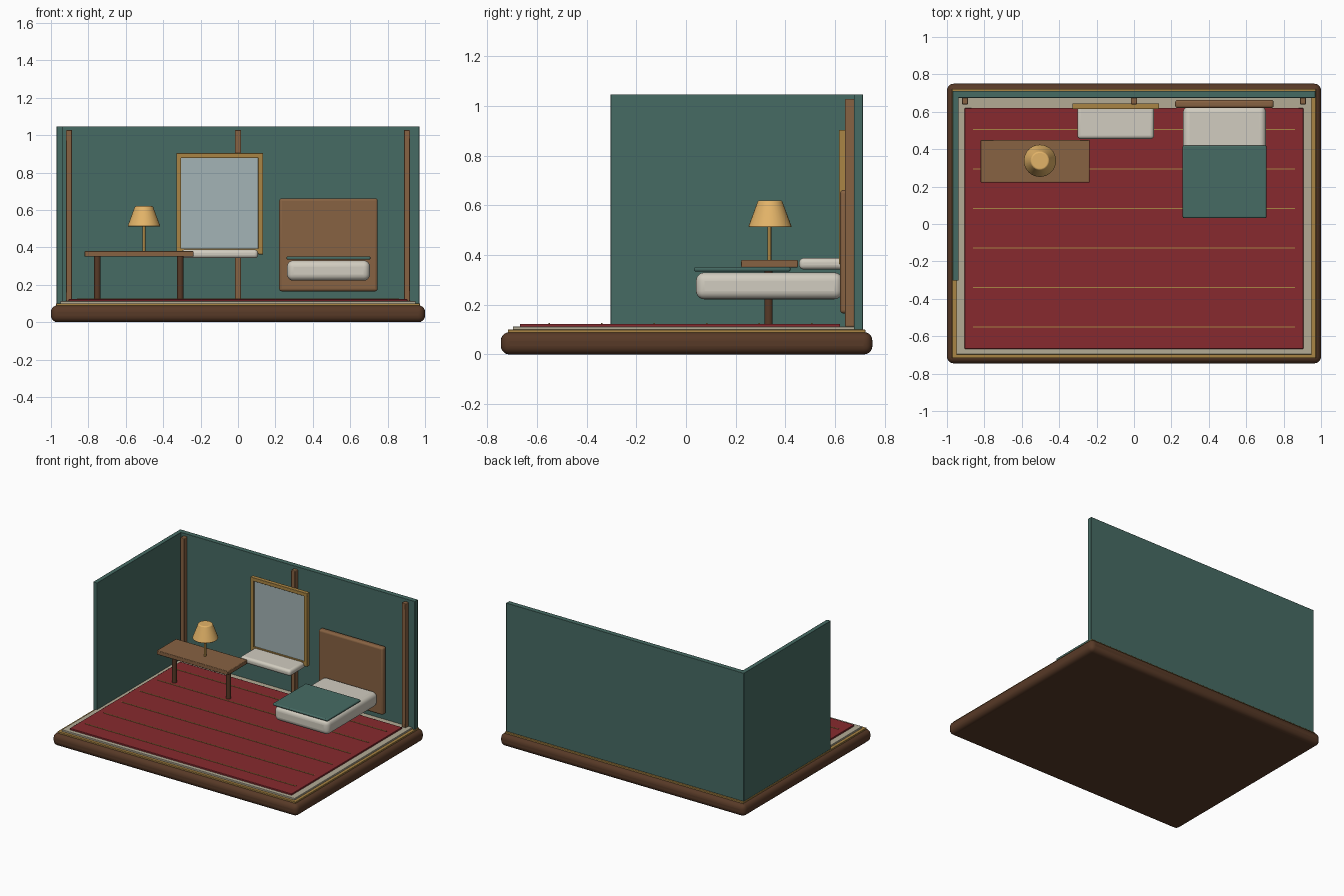
import bpy, math

if "Cube" in bpy.data.objects:
    bpy.data.objects.remove(bpy.data.objects["Cube"])


def mat(name, r, g, b):
    m = bpy.data.materials.new(name)
    m.diffuse_color = [(c / 255) ** 2.2 for c in (r, g, b)] + [1]
    m.use_nodes = True
    m.node_tree.nodes["Principled BSDF"].inputs["Base Color"].default_value = m.diffuse_color
    return m


TEAL = mat("teal_paint", 72, 107, 100)
RED = mat("red_weave", 134, 46, 50)
WOOD = mat("wood", 134, 98, 68)
DARK = mat("dark_wood", 88, 60, 43)
GOLD = mat("brass", 168, 132, 70)
CREAM = mat("cream_cloth", 208, 203, 190)
FLOOR = mat("pale_floor", 178, 170, 148)
GLASS = mat("glass", 162, 178, 180)
SHADE = mat("lamp_fabric", 226, 178, 104)


def finish(ob, name, material, bevel=0, segments=3):
    ob.name = name
    ob.data.materials.append(material)
    if bevel:
        mod = ob.modifiers.new("bevel", 'BEVEL')
        mod.width, mod.segments = bevel, segments
        mod.limit_method = 'ANGLE'
    bpy.ops.object.shade_smooth_by_angle(angle=math.radians(35))
    return ob


def box(name, x, y, z, material, bevel=0.002, segments=2):
    """Box from (min, max) ranges."""
    bpy.ops.mesh.primitive_cube_add(size=1, location=[sum(r) / 2 for r in (x, y, z)])
    ob = bpy.context.object
    ob.scale = [r[1] - r[0] for r in (x, y, z)]
    bpy.ops.object.transform_apply(location=False, rotation=False, scale=True)
    return finish(ob, name, material, bevel, segments)


def cone(name, x, y, z, r1, r2, material, bevel=0, sides=32):
    bpy.ops.mesh.primitive_cone_add(vertices=sides, radius1=r1, radius2=r2,
                                    depth=z[1] - z[0], location=(x, y, sum(z) / 2))
    return finish(bpy.context.object, name, material, bevel)


# Plinth, brass trim and floor
box("plinth", (-1, 1), (-0.745, 0.75), (0, 0.09), DARK, 0.035, 5)
box("plinth_trim", (-0.972, 0.972), (-0.717, 0.722), (0.085, 0.1), GOLD)
box("floor", (-0.95, 0.95), (-0.697, 0.70), (0.095, 0.112), FLOOR)

# Carpet with thin stripes
box("carpet", (-0.905, 0.905), (-0.668, 0.62), (0.11, 0.123), RED)
for i in range(6):
    y = -0.55 + i * 0.211
    box(f"carpet_stripe_{i + 1}", (-0.86, 0.86), (y - 0.003, y + 0.003), (0.12, 0.126), GOLD, 0)

# Walls and upright battens
box("back_wall", (-0.97, 0.97), (0.675, 0.712), (0.1, 1.047), TEAL)
box("left_wall", (-0.97, -0.938), (-0.303, 0.712), (0.1, 1.047), TEAL)
for i, x in enumerate((-0.903, 0, 0.903)):
    box(f"wall_batten_{i + 1}", (x - 0.016, x + 0.016), (0.64, 0.678), (0.112, 1.028), WOOD, 0.004)

# Window: glass, mitre-free frame bars and ledge cushion
box("window_glass", (-0.31, 0.115), (0.626, 0.638), (0.38, 0.88), GLASS, 0)
for side, x in (("left", -0.33), ("right", 0.108)):
    box(f"window_frame_{side}", (x, x + 0.026), (0.615, 0.645), (0.363, 0.904), GOLD)
for side, z in (("bottom", 0.368), ("top", 0.878)):
    box(f"window_frame_{side}", (-0.33, 0.134), (0.615, 0.645), (z, z + 0.026), GOLD)
box("window_ledge", (-0.303, 0.107), (0.455, 0.638), (0.342, 0.388), CREAM, 0.018, 4)

# Bed
box("headboard", (0.22, 0.747), (0.62, 0.664), (0.165, 0.662), WOOD, 0.014, 4)
box("mattress", (0.262, 0.706), (0.04, 0.63), (0.222, 0.33), CREAM, 0.034, 5)
box("blanket", (0.26, 0.708), (0.032, 0.42), (0.334, 0.352), TEAL, 0.007, 3)

# Side table with two legs
box("table_top", (-0.82, -0.238), (0.222, 0.45), (0.35, 0.38), WOOD, 0.004)
for side, x in (("left", -0.752), ("right", -0.309)):
    cone(f"table_leg_{side}", x, 0.332, (0.115, 0.355), 0.017, 0.017, DARK)

# Table lamp
cone("lamp_stem", -0.503, 0.335, (0.378, 0.53), 0.008, 0.008, GOLD)
cone("lamp_shade", -0.503, 0.338, (0.512, 0.62), 0.088, 0.048, SHADE, 0.006)
